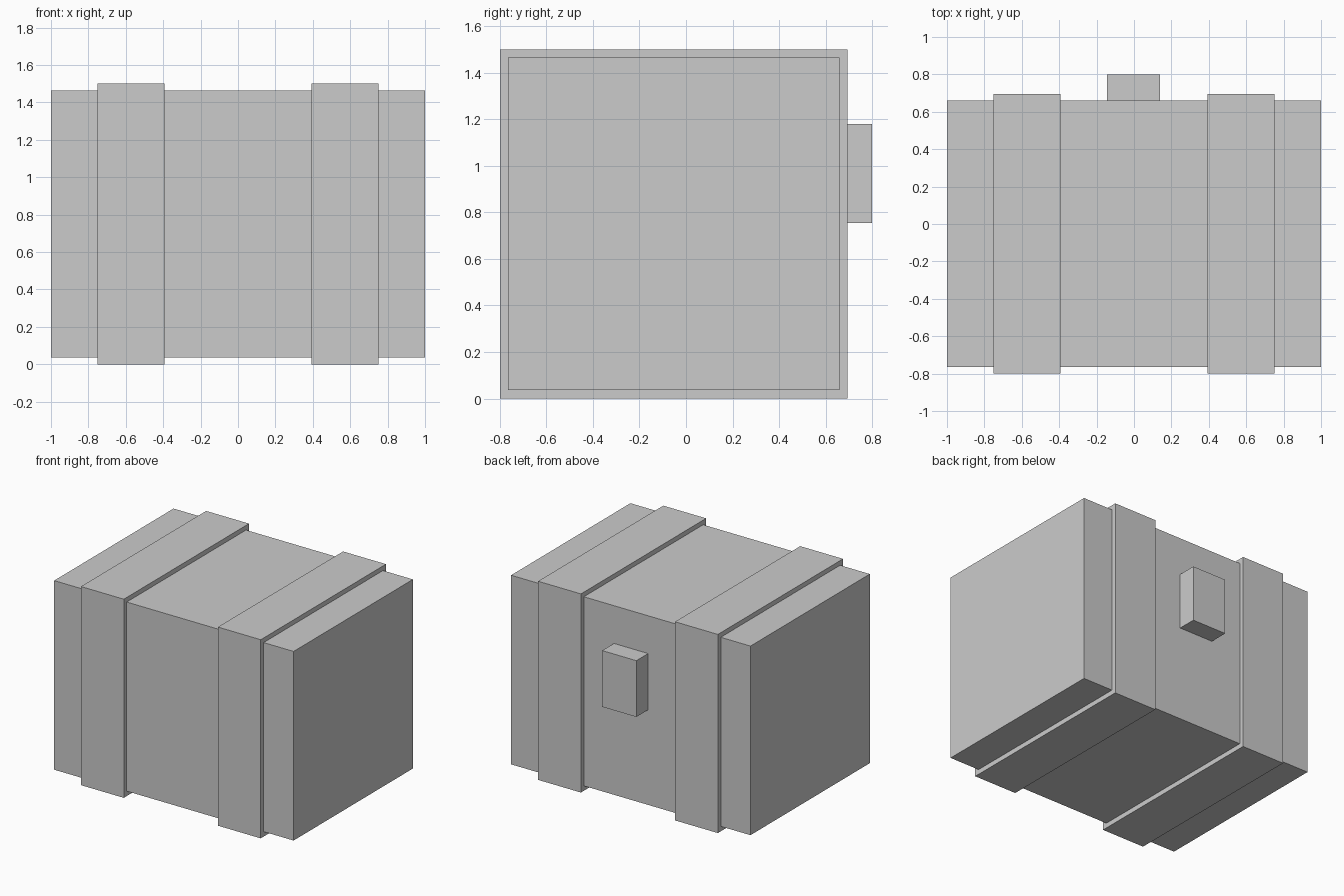
import bpy
import bmesh
from mathutils import Matrix, Vector

if "Cube" in bpy.data.objects:
    bpy.data.objects.remove(bpy.data.objects["Cube"])


def box(name, lo, hi):
    """Flat-shaded box between two opposite corners."""
    lo, hi = Vector(lo), Vector(hi)
    bm = bmesh.new()
    bmesh.ops.create_cube(bm, size=1.0, matrix=Matrix.Diagonal((*(hi - lo), 1.0)))
    mesh = bpy.data.meshes.new(name)
    bm.to_mesh(mesh)
    bm.free()
    obj = bpy.data.objects.new(name, mesh)
    obj.location = (lo + hi) / 2
    bpy.context.collection.objects.link(obj)
    return obj


# Main crate body
box("crate_body", (-1, -0.765, 0.037), (1, 0.659, 1.465))

# Two raised straps wrapping around the body
for name, x0, x1 in (("left_strap", -0.752, -0.394), ("right_strap", 0.392, 0.75)):
    box(name, (x0, -0.8, 0), (x1, 0.694, 1.5))

# Latch block on the back face
box("back_latch", (-0.145, 0.65, 0.755), (0.14, 0.8, 1.18))
